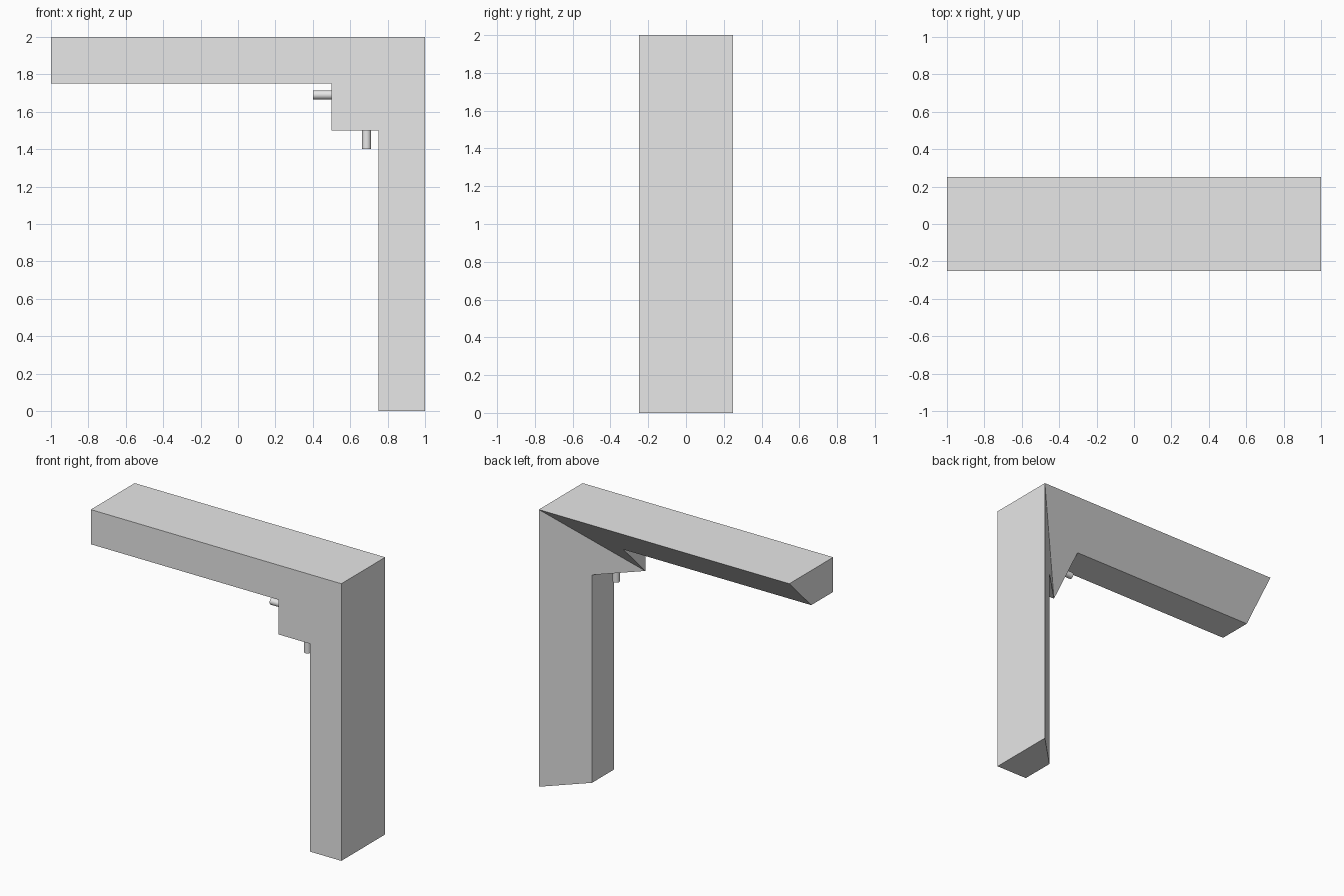
import bpy, bmesh, math
from mathutils import Vector

cube = bpy.data.objects.get("Cube")
if cube:
    bpy.data.objects.remove(cube, do_unlink=True)

grey = bpy.data.materials.new("light_grey")
grey.use_nodes = True
colour = (0.8, 0.8, 0.8, 1)
grey.diffuse_color = colour
grey.node_tree.nodes["Principled BSDF"].inputs["Base Color"].default_value = colour

FRONT = -0.25


# Corner frame: L-shaped front outline, with two 45 degree back slopes meeting in a mitre
def build_frame():
    outline = [(-1, 2), (1, 2), (1, 0), (0.75, 0),
               (0.75, 1.5), (0.5, 1.5), (0.5, 1.75), (-1, 1.75)]
    bm = bmesh.new()
    front = [bm.verts.new((x, FRONT, z)) for x, z in outline]
    back = []
    for (x, z), v in zip(outline, front):
        y = max(x - 0.75, z - 1.75)
        back.append(v if y <= FRONT else bm.verts.new((x, y, z)))
    bm.faces.new(front)
    bm.faces.new(back[1:6])                  # back slope of the upright
    bm.faces.new(back[:2] + back[5:])        # back slope of the beam
    for i in range(len(front)):
        j = (i + 1) % len(front)
        side = [front[i], front[j], back[j], back[i]]
        bm.faces.new(list(dict.fromkeys(side)))
    bmesh.ops.recalc_face_normals(bm, faces=bm.faces)
    mesh = bpy.data.meshes.new("corner_frame")
    bm.to_mesh(mesh)
    bm.free()
    mesh.materials.append(grey)
    frame = bpy.data.objects.new("corner_frame", mesh)
    bpy.context.collection.objects.link(frame)


# Round peg standing out of the inner corner block
def build_peg(name, start, end):
    a, b = Vector(start), Vector(end)
    bpy.ops.mesh.primitive_cylinder_add(vertices=32, radius=0.024,
                                        depth=(b - a).length, location=(a + b) / 2)
    peg = bpy.context.object
    peg.name = name
    peg.rotation_euler = (b - a).to_track_quat("Z", "Y").to_euler()
    peg.data.materials.append(grey)
    bpy.ops.object.shade_smooth_by_angle(angle=math.radians(30))


build_frame()
PEG_Y = -0.1875
build_peg("beam_peg", (0.5, PEG_Y, 1.69), (0.4, PEG_Y, 1.69))
build_peg("upright_peg", (0.6875, PEG_Y, 1.5), (0.6875, PEG_Y, 1.4))
